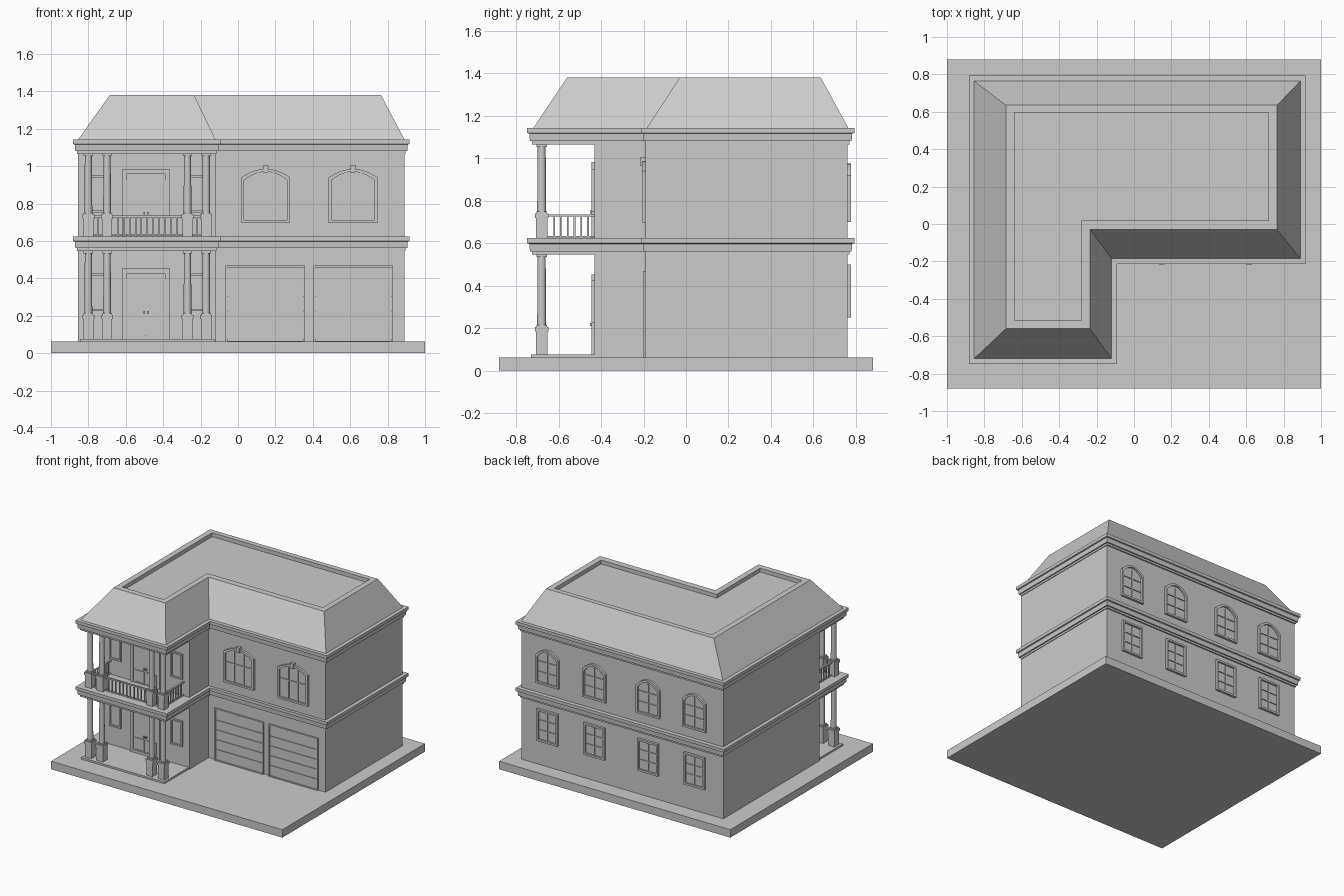
import bpy, bmesh, math
from mathutils import Matrix

if "Cube" in bpy.data.objects:
    bpy.data.objects.remove(bpy.data.objects["Cube"])

grey = bpy.data.materials.new("plain grey")
grey.use_nodes = True
GREY = (0.6, 0.6, 0.6, 1)
grey.diffuse_color = GREY
grey.node_tree.nodes["Principled BSDF"].inputs["Base Color"].default_value = GREY


def finish(bm, name, smooth=False):
    bmesh.ops.recalc_face_normals(bm, faces=bm.faces)
    mesh = bpy.data.meshes.new(name)
    bm.to_mesh(mesh)
    bm.free()
    mesh.materials.append(grey)
    ob = bpy.data.objects.new(name, mesh)
    bpy.context.collection.objects.link(ob)
    if smooth:
        bpy.ops.object.select_all(action='DESELECT')
        ob.select_set(True)
        bpy.context.view_layer.objects.active = ob
        bpy.ops.object.shade_smooth_by_angle(angle=math.radians(35))
    return ob


def box(bm, x0, x1, y0, y1, z0, z1):
    m = Matrix.Translation(((x0 + x1) / 2, (y0 + y1) / 2, (z0 + z1) / 2))
    m = m @ Matrix.Diagonal((abs(x1 - x0), abs(y1 - y0), abs(z1 - z0), 1))
    bmesh.ops.create_cube(bm, size=1, matrix=m)


def loft(bm, rings):
    """Skin closed rings in order and cap both ends."""
    vs = [[bm.verts.new(p) for p in r] for r in rings]
    n = len(vs[0])
    for a, b in zip(vs, vs[1:]):
        for i in range(n):
            j = (i + 1) % n
            bm.faces.new((a[i], a[j], b[j], b[i]))
    bm.faces.new(vs[0])
    bm.faces.new(vs[-1])


def plan(x0, x1, y0, y1, nx, ny, z, d=0):
    """L-shaped floor outline, grown outwards by d."""
    x0, x1, y0, y1, nx, ny = x0 - d, x1 + d, y0 - d, y1 + d, nx + d, ny - d
    return [(x, y, z) for x, y in
            ((x0, y0), (nx, y0), (nx, ny), (x1, ny), (x1, y1), (x0, y1))]


def opening(bm, cx, w, z0, z1, rise, wall, s, depth=0.018, rim=0.015, sink=0.014):
    """Raised frame with a sunken pane; s is the outward y direction."""
    def outline(d, out):
        h, top, bot = w / 2 - d, z1 - rise - d, z0 + d
        pts = [(cx - h, bot), (cx + h, bot)]
        steps = 10 if rise else 1
        for i in range(steps + 1):
            t = 1 - 2 * i / steps
            pts.append((cx + h * t, top + rise * (1 - t * t)))
        return [(x, wall + s * out, z) for x, z in pts]
    loft(bm, [outline(0, -0.01), outline(0, depth), outline(rim, depth),
              outline(rim, depth - sink)])


def muntins(bm, cx, w, z0, z1, wall, s, cols, rows, out=0.011):
    t = 0.004
    for i in range(1, cols):
        x = cx - w / 2 + w * i / cols
        box(bm, x - t, x + t, wall, wall + s * out, z0 + 0.01, z1 - 0.01)
    for i in range(1, rows):
        z = z0 + (z1 - z0) * i / rows
        box(bm, cx - w / 2 + 0.01, cx + w / 2 - 0.01, wall, wall + s * out, z - t, z + t)


BACK, WING, PORCH = 0.76, -0.19, -0.43
BODY = (-0.855, 0.89, -0.72, 0.765, -0.12, -0.185)

# ground slab and porch step
bm = bmesh.new()
box(bm, -1, 1, -0.88, 0.88, 0, 0.062)
finish(bm, "ground_slab")
bm = bmesh.new()
box(bm, -0.845, -0.125, -0.73, PORCH + 0.01, 0.05, 0.076)
finish(bm, "porch_floor")

# walls
bm = bmesh.new()
wall = (-0.855, 0.89, PORCH, BACK, -0.12, WING)
loft(bm, [plan(*wall, 0.05), plan(*wall, 1.1)])
finish(bm, "house_walls")

# stepped bands under the balcony and the roof
for name, z in (("balcony_band", 0.547), ("roof_cornice", 1.066)):
    bm = bmesh.new()
    steps = ((0, 0.005), (0.015, 0.005), (0.015, 0.015), (0.05, 0.018),
             (0.053, 0.028), (0.077, 0.028))
    loft(bm, [plan(*BODY, z + dz, d) for dz, d in steps])
    finish(bm, name)

# sloped roof with sunken flat top
bm = bmesh.new()
loft(bm, [plan(*BODY, 1.142),
          plan(-0.685, 0.765, -0.56, 0.635, -0.235, -0.03, 1.38),
          plan(-0.64, 0.72, -0.515, 0.595, -0.28, 0.02, 1.38),
          plan(-0.64, 0.72, -0.515, 0.595, -0.28, 0.02, 1.35)])
finish(bm, "roof")

# paired porch columns on pedestals, both storeys
COLS = (-0.80, -0.70, -0.27, -0.17)
CY = -0.68
for name, z0, zp, z1 in (("lower_columns", 0.07, 0.205, 0.55),
                         ("upper_columns", 0.62, 0.74, 1.07)):
    bm = bmesh.new()
    for x in COLS:
        for r, a, b in ((0.027, z0, zp - 0.02), (0.032, zp - 0.022, zp),
                        (0.025, zp, zp + 0.01), (0.025, z1 - 0.016, z1)):
            box(bm, x - r, x + r, CY - r, CY + r, a, b)
        m = Matrix.Translation((x, CY, (zp + z1) / 2))
        bmesh.ops.create_cone(bm, cap_ends=True, segments=16, radius1=0.021,
                              radius2=0.019, depth=z1 - zp - 0.01, matrix=m)
    finish(bm, name, smooth=True)

# balcony railing
bm = bmesh.new()


def railing(a, b, fixed, along_x):
    def bar(p, q, r, z0, z1):
        if along_x:
            box(bm, p, q, fixed - r, fixed + r, z0, z1)
        else:
            box(bm, fixed - r, fixed + r, p, q, z0, z1)
    bar(a, b, 0.007, 0.726, 0.736)
    bar(a, b, 0.005, 0.628, 0.635)
    n = max(2, round((b - a) / 0.032))
    for i in range(1, n):
        p = a + (b - a) * i / n
        bar(p - 0.004, p + 0.004, 0.004, 0.622, 0.73)


for a, b in zip(COLS, COLS[1:]):
    railing(a + 0.027, b - 0.027, CY, True)
for x in (COLS[0], COLS[-1]):
    railing(CY + 0.027, PORCH, x, False)
finish(bm, "balcony_railing")

# double doors with transom, low panels and handles
for name, z in (("entrance_door", 0.07), ("balcony_door", 0.60)):
    bm = bmesh.new()
    cx = -0.492
    opening(bm, cx, 0.255, z, z + 0.382, 0, PORCH, -1, 0.016, 0.025, 0.01)
    box(bm, cx - 0.105, cx + 0.105, PORCH, PORCH - 0.012, z + 0.318, z + 0.326)
    for side in (-1, 1):
        x = cx + side * 0.052
        box(bm, x - 0.05, x + 0.05, PORCH, PORCH - 0.009, z + 0.005, z + 0.318)
        opening(bm, x, 0.084, z + 0.024, z + 0.125, 0, PORCH, -1, 0.014, 0.009, 0.01)
        h = cx + side * 0.009
        box(bm, h - 0.004, h + 0.004, PORCH, PORCH - 0.022, z + 0.14, z + 0.155)
    finish(bm, name)

# narrow windows beside the doors
bm = bmesh.new()
for cx in (-0.755, -0.225):
    for z0 in (0.225, 0.75):
        opening(bm, cx, 0.1, z0, z0 + 0.2, 0, PORCH, -1, 0.014, 0.012, 0.01)
finish(bm, "porch_windows")

# garage doors with stacked slats
for name, cx in (("right_garage_door", 0.147), ("left_garage_door", 0.617)):
    bm = bmesh.new()
    opening(bm, cx, 0.425, 0.055, 0.468, 0, WING, -1, 0.013, 0.011, 0.012)
    for i in range(5):
        z = 0.075 + i * 0.0765
        box(bm, cx - 0.203, cx + 0.203, WING, WING - 0.006, z, z + 0.072)
    finish(bm, name)

# arched front windows with keystones
bm = bmesh.new()
for cx in (0.148, 0.615):
    opening(bm, cx, 0.26, 0.697, 0.985, 0.045, WING, -1)
    muntins(bm, cx, 0.24, 0.705, 0.975, WING, -1, 3, 1)
    muntins(bm, cx, 0.24, 0.76, 0.95, WING, -1, 1, 2)
    box(bm, cx - 0.011, cx + 0.011, WING, WING - 0.024, 0.963, 0.99)
    box(bm, cx - 0.015, cx + 0.015, WING, WING - 0.027, 0.988, 1.003)
finish(bm, "front_arched_windows")

# back windows, plain below and arched above
low, high = bmesh.new(), bmesh.new()
for cx in (0.66, 0.255, -0.21, -0.61):
    opening(low, cx, 0.18, 0.25, 0.5, 0, BACK, 1)
    muntins(low, cx, 0.16, 0.26, 0.49, BACK, 1, 2, 3)
    opening(high, cx, 0.2, 0.7, 0.975, 0.055, BACK, 1)
    muntins(high, cx, 0.18, 0.71, 0.955, BACK, 1, 2, 3)
finish(low, "back_lower_windows")
finish(high, "back_arched_windows")
